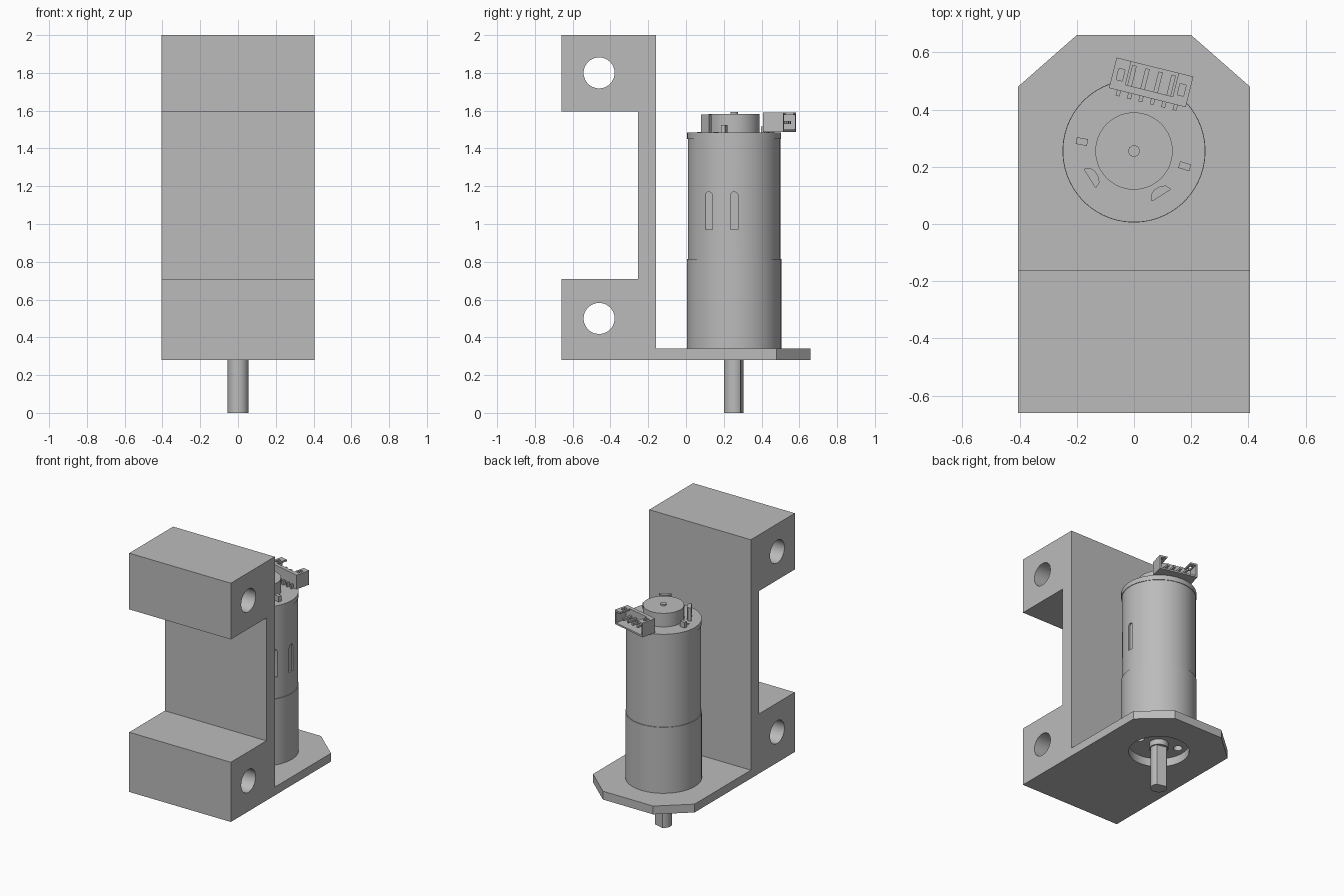
import bpy, bmesh, math
from mathutils import Vector, Matrix

default = bpy.data.objects.get("Cube")
if default:
    bpy.data.objects.remove(default, do_unlink=True)

GREY = (0.5, 0.5, 0.5, 1)
grey = bpy.data.materials.new("plain grey")
grey.use_nodes = True
grey.diffuse_color = GREY
grey.node_tree.nodes["Principled BSDF"].inputs["Base Color"].default_value = GREY

AXIS = Vector((0, 0.255, 0))      # motor axis
TURN = math.radians(-14)          # motor rotation about its axis
MOTOR = Matrix.Translation(AXIS) @ Matrix.Rotation(TURN, 4, 'Z')


def finish(name, bm, matrix=None, smooth=False):
    bmesh.ops.recalc_face_normals(bm, faces=bm.faces)
    if matrix:
        bm.transform(matrix)
    mesh = bpy.data.meshes.new(name)
    bm.to_mesh(mesh)
    bm.free()
    mesh.materials.append(grey)
    ob = bpy.data.objects.new(name, mesh)
    bpy.context.collection.objects.link(ob)
    if smooth:
        shade(ob)
    return ob


def shade(ob):
    bpy.ops.object.select_all(action='DESELECT')
    ob.select_set(True)
    bpy.context.view_layer.objects.active = ob
    bpy.ops.object.shade_smooth_by_angle(angle=math.radians(35))


def prism(name, points, direction, matrix=None, smooth=False):
    """Extrude a closed outline of 3D points along a direction."""
    bm = bmesh.new()
    face = bm.faces.new([bm.verts.new(p) for p in points])
    ext = bmesh.ops.extrude_face_region(bm, geom=[face])
    moved = [v for v in ext["geom"] if isinstance(v, bmesh.types.BMVert)]
    bmesh.ops.translate(bm, verts=moved, vec=direction)
    return finish(name, bm, matrix, smooth)


def box(name, lo, hi, matrix=None):
    x0, y0, z0 = lo
    x1, y1, z1 = hi
    base = [(x0, y0, z0), (x1, y0, z0), (x1, y1, z0), (x0, y1, z0)]
    return prism(name, base, (0, 0, z1 - z0), matrix)


def cylinder(name, r, z0, z1, matrix=MOTOR, sides=64):
    ring = [(r * math.cos(i * math.tau / sides), r * math.sin(i * math.tau / sides), z0)
            for i in range(sides)]
    return prism(name, ring, (0, 0, z1 - z0), matrix, True)


def cut(ob, cutters):
    for c in cutters:
        c.hide_render = True
        mod = ob.modifiers.new("cut", 'BOOLEAN')
        mod.operation = 'DIFFERENCE'
        mod.solver = 'EXACT'
        mod.object = c
    dg = bpy.context.evaluated_depsgraph_get()
    mesh = bpy.data.meshes.new_from_object(ob.evaluated_get(dg))
    ob.modifiers.clear()
    ob.data = mesh
    for c in cutters:
        bpy.data.objects.remove(c, do_unlink=True)
    shade(ob)


# Bracket body: C-shaped side profile with cross holes
W = 0.405
profile = [(-0.66, 0.28), (-0.16, 0.28), (-0.16, 2), (-0.66, 2), (-0.66, 1.595),
           (-0.255, 1.595), (-0.255, 0.71), (-0.66, 0.71)]
bracket = prism("bracket_body", [(-W, y, z) for y, z in profile], (2 * W, 0, 0))
cut(bracket, [cylinder("hole_cutter", 0.082, -0.6, 0.6,
                       Matrix.Translation((0, -0.46, z)) @ Matrix.Rotation(math.pi / 2, 4, 'Y'))
              for z in (0.5, 1.8)])

# Base flange with chamfered back corners and a round opening
outline = [(-W, -0.16), (W, -0.16), (W, 0.48), (0.2, 0.66), (-0.2, 0.66), (-W, 0.48)]
flange = prism("base_flange", [(x, y, 0.28) for x, y in outline], (0, 0, 0.06))
cut(flange, [cylinder("opening_cutter", 0.2, 0.2, 0.4)])

# Gearbox with two screw holes in its face
gearbox = cylinder("gearbox", 0.25, 0.34, 0.815)
cut(gearbox, [cylinder("screw_cutter", 0.03, 0.3, 0.42,
                       MOTOR @ Matrix.Translation((s * 0.14, 0, 0)), 24) for s in (-1, 1)])
cylinder("shaft_collar", 0.063, 0.3, 0.345)

# Output shaft with one flat side
R, half = 0.055, math.radians(40)
arc = [math.pi / 2 + half + i * (math.tau - 2 * half) / 32 for i in range(33)]
prism("output_shaft", [(R * math.cos(a), R * math.sin(a), 0) for a in arc],
      (0, 0, 0.34), MOTOR, True)

# Motor can with two arched vents on one side
can = cylinder("motor_can", 0.245, 0.81, 1.455)
vents = []
for y in (0.12, 0.255):
    d = y - AXIS.y
    x = math.sqrt(0.245 ** 2 - d ** 2)
    arch = [(0, -0.02, 0.97), (0, 0.02, 0.97)]
    arch += [(0, 0.02 * math.cos(i * math.pi / 8), 1.15 + 0.02 * math.sin(i * math.pi / 8))
             for i in range(9)]
    place = Matrix.Translation((x - 0.012, y, 0))
    vents.append(prism("vent_cutter", arch, (0.1, 0, 0), place))
cut(can, vents)

# Rear cap, bearing boss and shaft end
cylinder("rear_cap", 0.249, 1.45, 1.485)
cylinder("bearing_boss", 0.135, 1.48, 1.583)
cylinder("rear_shaft_end", 0.02, 1.58, 1.593, sides=24)


def at(x, y):
    """Frame on the cap, with local +y pointing away from the motor axis."""
    a = math.atan2(y - AXIS.y, x)
    return Matrix.Translation((x, y, 0)) @ Matrix.Rotation(a - math.pi / 2, 4, 'Z')


# Tall curved terminals and short tabs on the cap
for x, y in ((-0.145, 0.165), (0.09, 0.11)):
    tab = [(-0.04, 0.012), (0.04, 0.012), (0.03, -0.01), (0.012, -0.018),
           (-0.012, -0.018), (-0.03, -0.01)]
    prism("motor_terminal", [(u, v, 1.48) for u, v in tab], (0, 0, 0.1), at(x, y))
for x, y in ((-0.182, 0.288), (0.177, 0.202)):
    box("side_tab", (-0.012, -0.02, 1.48), (0.012, 0.02, 1.525), at(x, y))
for x, y in ((-0.18, 0.24), (-0.09, 0.09), (0.005, 0.07), (0.15, 0.16)):
    for s in (-1, 1):
        box("cap_mark", (s * 0.007 - 0.001, -0.012, 1.48),
            (s * 0.007 + 0.001, 0.012, 1.488), at(x, y))

# Connector shell: open outward, with the middle of its top cut away
C = Matrix.Translation((0.06, 0.495, 0)) @ Matrix.Rotation(TURN, 4, 'Z')
L, D, LOW, TOP = 0.138, 0.055, 1.488, 1.59
box("connector_floor", (-L, -D, LOW), (L, D, LOW + 0.012), C)
box("connector_back", (-L, -D, LOW), (L, -D + 0.025, TOP), C)
for s in (-1, 1):
    x0, x1 = sorted((s * L, s * (L - 0.012)))
    box("connector_side", (x0, -D, LOW), (x1, D, TOP), C)
    x0, x1 = sorted((s * L, s * 0.085))
    lid = box("connector_lid", (x0, -D, TOP - 0.012), (x1, D, TOP), C)
    xm = s * 0.11
    cut(lid, [box("window_cutter", (xm - 0.011, -0.02, 1.5), (xm + 0.011, 0.02, 1.7), C)])

# Connector pins and solder legs
for i in range(4):
    x = (i - 1.5) * 0.047
    box("connector_pin", (x - 0.008, -D, 1.53), (x + 0.008, D - 0.012, 1.546), C)
for i in range(6):
    x = (i - 2.5) * 0.041
    box("solder_leg", (x - 0.007, -D - 0.02, 1.485), (x + 0.007, -D, 1.515), C)
